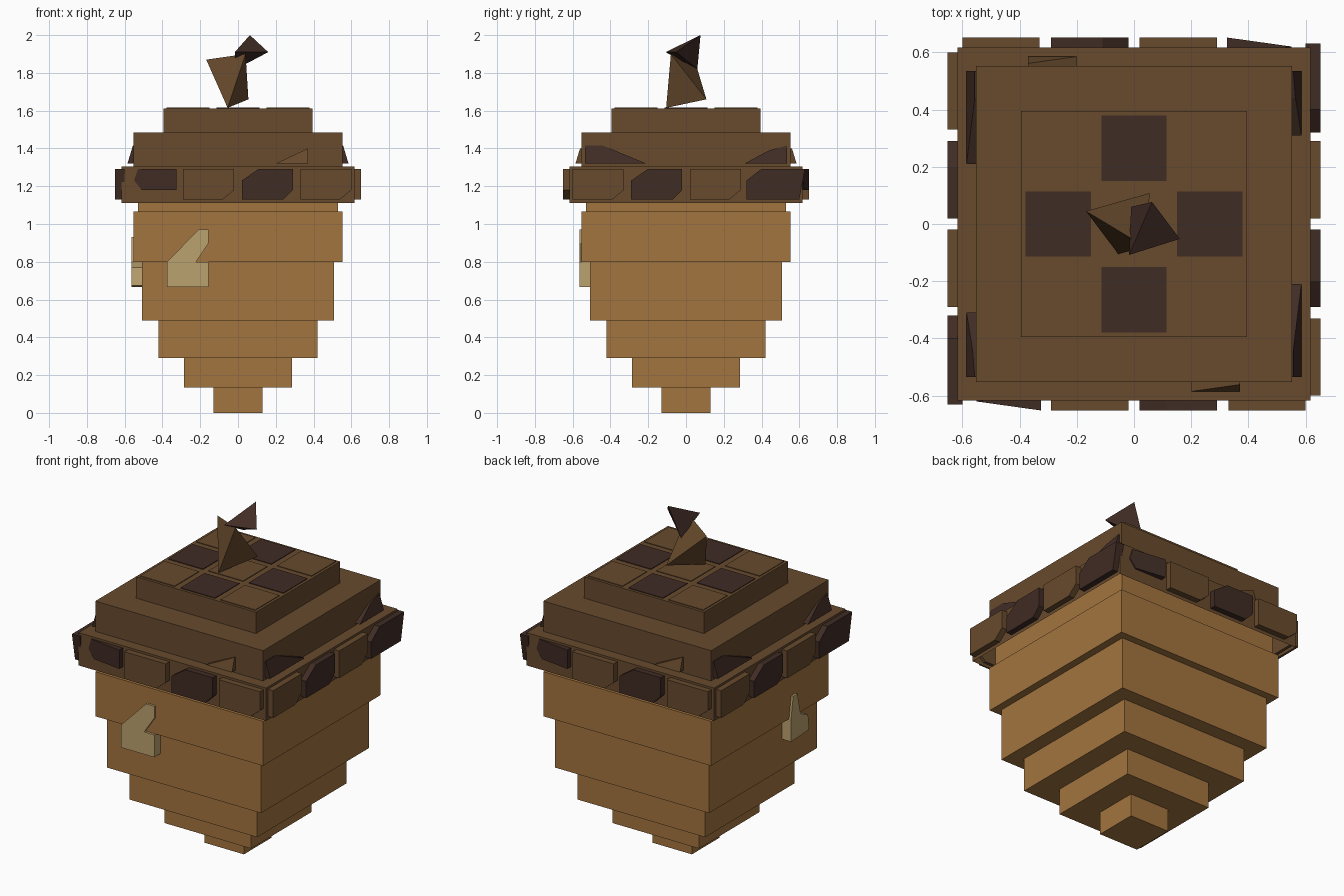
import bpy, bmesh, math
from mathutils import Matrix

if "Cube" in bpy.data.objects:
    bpy.data.objects.remove(bpy.data.objects["Cube"], do_unlink=True)


def material(name, rgb):
    mat = bpy.data.materials.new(name)
    mat.use_nodes = True
    mat.diffuse_color = (*rgb, 1)
    mat.node_tree.nodes["Principled BSDF"].inputs["Base Color"].default_value = (*rgb, 1)
    return mat


NUT = material("nut tan", (0.371, 0.178, 0.050))
CAP = material("cap brown", (0.138, 0.069, 0.026))
DARK = material("dark scale brown", (0.051, 0.025, 0.018))
SHINE = material("pale highlight", (0.50, 0.36, 0.16))


def finish(name, bm, mat):
    bmesh.ops.recalc_face_normals(bm, faces=bm.faces)
    mesh = bpy.data.meshes.new(name)
    bm.to_mesh(mesh)
    bm.free()
    mesh.materials.append(mat)
    obj = bpy.data.objects.new(name, mesh)
    bpy.context.collection.objects.link(obj)
    return obj


def box(name, centre, size, mat, open_bottom=False):
    bm = bmesh.new()
    bmesh.ops.create_cube(bm, size=1)
    if open_bottom:
        under = [f for f in bm.faces if f.calc_center_median().z < -0.4]
        bmesh.ops.delete(bm, geom=under, context="FACES_ONLY")
    bmesh.ops.scale(bm, vec=size, verts=bm.verts)
    bmesh.ops.translate(bm, vec=centre, verts=bm.verts)
    return finish(name, bm, mat)


def tier(name, half, z0, z1, mat, open_bottom=False):
    box(name, (0, 0, (z0 + z1) / 2), (2 * half, 2 * half, z1 - z0), mat, open_bottom)


def plate(name, outline, inner, outer, turn, mat):
    """Prism on the front side from a (u, z) outline, turned by quarter turns."""
    bm = bmesh.new()
    back = [bm.verts.new((u, -inner, z)) for u, z in outline]
    front = [bm.verts.new((u, -outer(u, z), z)) for u, z in outline]
    bm.faces.new(back)
    bm.faces.new(front)
    for i in range(len(outline)):
        j = (i + 1) % len(outline)
        bm.faces.new((back[i], back[j], front[j], front[i]))
    bmesh.ops.rotate(bm, verts=bm.verts, matrix=Matrix.Rotation(turn * math.pi / 2, 3, "Z"))
    return finish(name, bm, mat)


def shard(name, points, mat):
    bm = bmesh.new()
    for p in points:
        bm.verts.new(p)
    bmesh.ops.convex_hull(bm, input=bm.verts)
    return finish(name, bm, mat)


# Stepped nut body, from the tip upward; the neck runs up inside the cap
z = 0
for i, (half, top) in enumerate([(0.13, 0.135), (0.285, 0.29), (0.42, 0.49),
                                 (0.507, 0.80), (0.552, 1.065), (0.53, 1.29)]):
    tier(f"nut_tier_{i + 1}", half, z, top, NUT)
    z = top

# Stepped cap, its rim hollow underneath
tier("cap_rim", 0.617, 1.11, 1.305, CAP, open_bottom=True)
tier("cap_middle", 0.552, 1.305, 1.485, CAP)
tier("cap_top", 0.395, 1.485, 1.612, CAP)

# Checkered scales on the cap top
for i in (-1, 0, 1):
    for j in (-1, 0, 1):
        box("top_scale", (i * 0.265, j * 0.265, 1.6125), (0.228, 0.228, 0.007),
            DARK if (i + j) % 2 else CAP)

# Rim scales: four per side, alternating colours
LOW, HIGH = 1.13, 1.292


def chipped(a, b):
    return [(a, LOW), (b - 0.05, LOW), (b, 1.18), (b, HIGH), (a + 0.09, HIGH), (a, 1.23)]


def square(a, b):
    return [(a, LOW), (b - 0.06, LOW), (b, 1.18), (b, HIGH), (a, HIGH)]


for turn in range(4):
    odd = turn % 2
    for k, (a, b) in enumerate([(-0.60, -0.33), (-0.29, -0.02), (0.02, 0.29), (0.33, 0.60)]):
        dark = k % 2 == odd
        depth = lambda u, z: 0.652
        outline = chipped(a, b) if dark else square(a, b)
        if k == 0 and dark:
            outline = [(-0.51, 1.18), (-0.325, 1.18), (-0.325, HIGH), (-0.53, HIGH), (-0.55, 1.23)]
            depth = lambda u, z: 0.62 + (u + 0.55) * 0.14
        elif k == 3 and dark:
            outline = [(0.32, LOW), (0.60, LOW), (0.63, HIGH), (0.40, HIGH), (0.32, 1.23)]
        plate("rim_scale", outline, 0.60, depth, turn, DARK if dark else CAP)

# Slanted upper scales: dark pairs on the two sides, single ones front and back
for turn in range(4):
    lean = lambda u, z: 0.585 - (z - 1.32) * 0.3
    if turn % 2:
        plate("upper_left_scale", [(-0.535, 1.32), (-0.21, 1.32), (-0.44, 1.415), (-0.535, 1.415)],
              0.54, lean, turn, DARK)
        plate("upper_right_scale", [(0.31, 1.32), (0.535, 1.32), (0.535, 1.415), (0.44, 1.39)],
              0.54, lean, turn, DARK)
    else:
        plate("upper_scale", [(0.20, 1.32), (0.37, 1.32), (0.37, 1.40)], 0.54, lean, turn, CAP)

# Pale glints on the front and on the right side
front_glint = [(-0.375, 0.667), (-0.155, 0.667), (-0.155, 0.80), (-0.222, 0.80),
               (-0.155, 0.90), (-0.155, 0.97), (-0.21, 0.97), (-0.375, 0.80)]
plate("front_glint", front_glint, 0.50, lambda u, z: 0.565, 0, SHINE)
side_glint = [(0.18, 0.667), (0.35, 0.675), (0.34, 0.77), (0.27, 0.80),
              (0.24, 0.93), (0.20, 0.93), (0.18, 0.80)]
plate("side_glint", side_glint, 0.50, lambda u, z: 0.565, 3, SHINE)

# Angular stem and its dark tip
shard("stem", [(-0.055, -0.105, 1.615), (0.055, 0.108, 1.66),
               (-0.168, 0.045, 1.87), (0.04, -0.08, 1.90)], CAP)
shard("stem_tip", [(-0.017, -0.108, 1.91), (0.063, 0.077, 2.0),
                   (0.16, -0.052, 1.91), (-0.01, 0.06, 1.82)], DARK)
